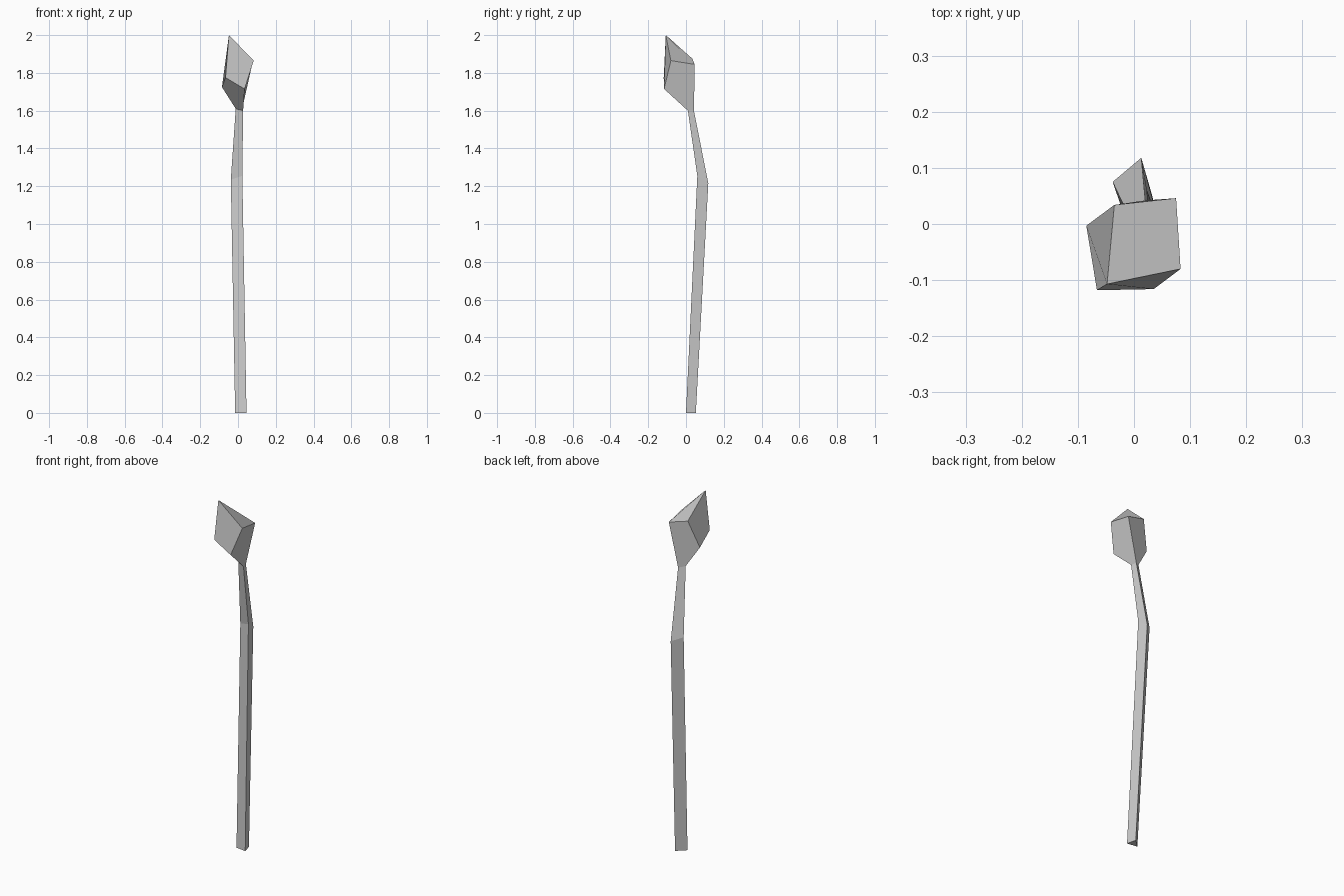
import bpy, bmesh

if "Cube" in bpy.data.objects:
    bpy.data.objects.remove(bpy.data.objects["Cube"])


def build(name, points, faces):
    """Flat-shaded mesh from a few points and faces."""
    bm = bmesh.new()
    v = [bm.verts.new(p) for p in points]
    for f in faces:
        bm.faces.new([v[i] for i in f])
    bmesh.ops.recalc_face_normals(bm, faces=bm.faces)
    mesh = bpy.data.meshes.new(name)
    bm.to_mesh(mesh)
    bm.free()
    ob = bpy.data.objects.new(name, mesh)
    bpy.context.collection.objects.link(ob)
    return ob


# Triangular stalk sections: left, front right, back
foot = [(-0.015, 0.008, 0), (0.045, 0.0, 0), (0.032, 0.052, 0)]
bend = [(-0.038, 0.075, 1.235), (0.023, 0.06, 1.255), (0.013, 0.118, 1.215)]
neck = [(-0.012, 0.02, 1.61), (0.027, 0.01, 1.6), (0.02, 0.042, 1.6)]

# Stalk: three sections lofted together, closed at the foot
sides = [(3 * r + i, 3 * r + (i + 1) % 3, 3 * r + 3 + (i + 1) % 3, 3 * r + 3 + i)
         for r in range(2) for i in range(3)]
build("stalk", foot + bend + neck, sides + [(2, 1, 0)])

# Bud: skewed box whose lowest corner is cut where the stalk meets it
top = [(-0.048, -0.107, 2.0), (0.083, -0.08, 1.865),
       (0.075, 0.046, 1.845), (-0.035, 0.034, 1.875)]
low = [(-0.066, -0.118, 1.775), (0.035, -0.116, 1.715), (-0.085, -0.003, 1.725)]
build("bud", top + low + neck, [
    (0, 1, 2, 3),        # sloping top
    (0, 4, 5, 1),        # front
    (0, 3, 6, 4),        # left
    (4, 6, 7, 8, 5),     # underside
    (1, 5, 8, 9, 2),     # right
    (2, 9, 7, 6, 3),     # back
])
